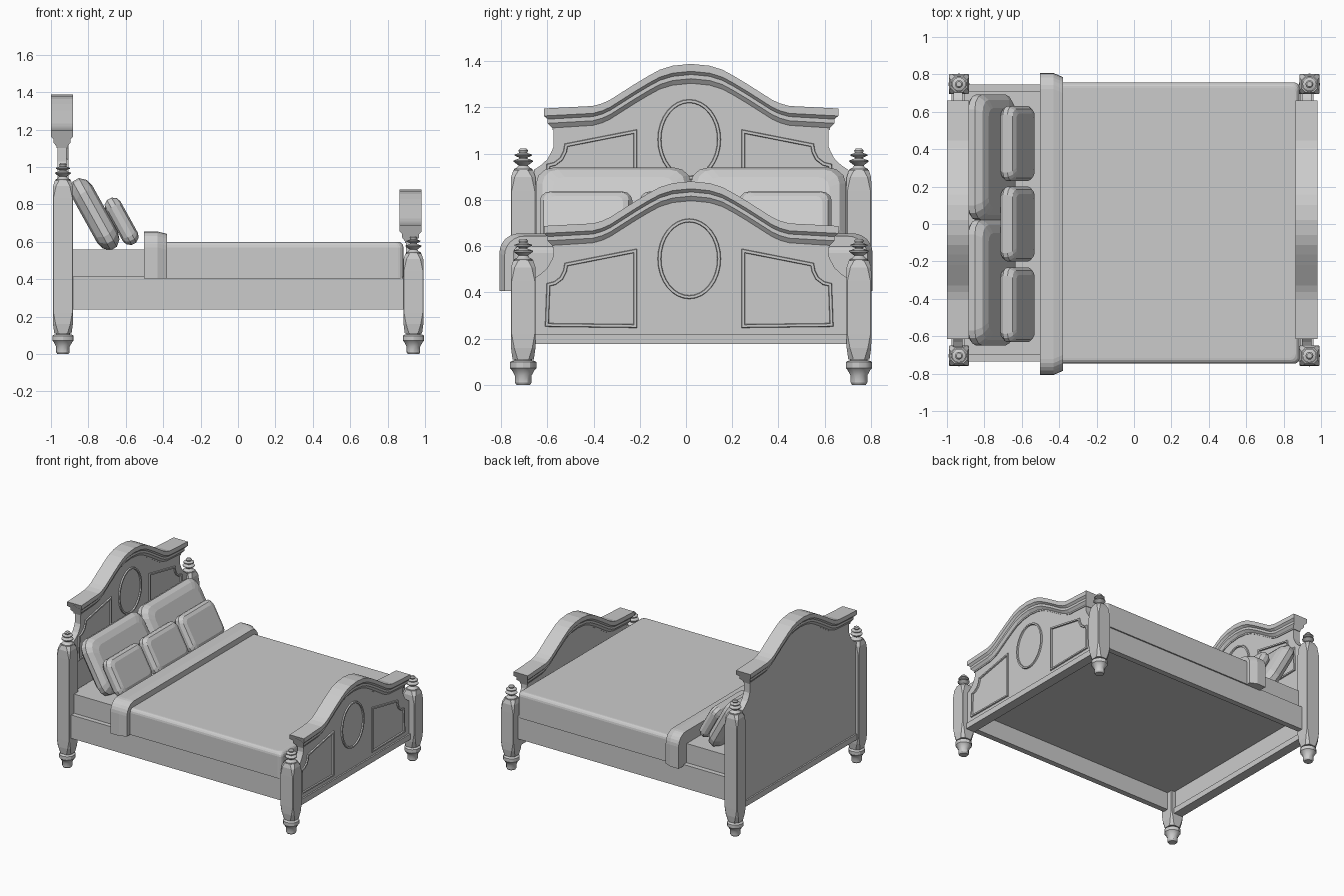
import bpy, bmesh, math
from mathutils import Vector, Matrix

if "Cube" in bpy.data.objects:
    bpy.data.objects.remove(bpy.data.objects["Cube"])

CY = 0.022      # y centre of the wooden frame


def loft(name, rings, smooth=False):
    """Skin closed rings of points and cap both ends."""
    bm = bmesh.new()
    vs = [[bm.verts.new(p) for p in r] for r in rings]
    n = len(rings[0])
    for a, b in zip(vs, vs[1:]):
        for i in range(n):
            j = (i + 1) % n
            bm.faces.new((a[i], a[j], b[j], b[i]))
    bm.faces.new(vs[0])
    bm.faces.new(vs[-1])
    bmesh.ops.recalc_face_normals(bm, faces=bm.faces)
    me = bpy.data.meshes.new(name)
    bm.to_mesh(me)
    bm.free()
    ob = bpy.data.objects.new(name, me)
    bpy.context.collection.objects.link(ob)
    if smooth:
        bpy.ops.object.select_all(action='DESELECT')
        ob.select_set(True)
        bpy.context.view_layer.objects.active = ob
        bpy.ops.object.shade_smooth_by_angle(angle=math.radians(30))
    return ob


def rrect(hx, hy, r, z, n=1):
    """Rounded rectangle ring; n = 1 gives chamfered corners."""
    pts = []
    for k, (sx, sy) in enumerate(((1, 1), (-1, 1), (-1, -1), (1, -1))):
        for i in range(n + 1):
            a = math.pi / 2 * (k + i / n)
            pts.append(Vector((sx * (hx - r) + r * math.cos(a),
                               sy * (hy - r) + r * math.sin(a), z)))
    return pts


def lathe(name, profile, x, y, n=12):
    return loft(name, [[(x + r * math.cos(2 * math.pi * i / n),
                         y + r * math.sin(2 * math.pi * i / n), z)
                        for i in range(n)] for r, z in profile], True)


def box(name, x0, x1, y0, y1, z0, z1):
    return loft(name, [[(x0, y0, z), (x1, y0, z), (x1, y1, z), (x0, y1, z)]
                       for z in (z0, z1)])


def moulding(name, pts, w=0.018, h=0.009):
    """Raised flat bead on a +x face, just inside a closed (x, y, z) path."""
    n = len(pts)
    x = pts[0][0]
    p2 = [Vector(p[1:]) for p in pts]
    area = sum(p2[i - 1].x * p2[i].y - p2[i].x * p2[i - 1].y for i in range(n))
    inner = []
    for i in range(n):
        d0 = (p2[i] - p2[i - 1]).normalized()
        d1 = (p2[(i + 1) % n] - p2[i]).normalized()
        n0, n1 = (Vector((-d.y, d.x)) * math.copysign(1, area) for d in (d0, d1))
        inner.append((n0 + n1) / (1 + n0.dot(n1)))
    prof = [(0, -.005), (.2, h), (.8, h), (1, -.005)]
    bm = bmesh.new()
    rows = [[bm.verts.new((x + e, *(p2[i] + inner[i] * w * t))) for t, e in prof]
            for i in range(n)]
    for i in range(n):
        a, b = rows[i - 1], rows[i]
        for k in range(4):
            bm.faces.new((a[k], a[(k + 1) % 4], b[(k + 1) % 4], b[k]))
    bmesh.ops.recalc_face_normals(bm, faces=bm.faces)
    me = bpy.data.meshes.new(name)
    bm.to_mesh(me)
    bm.free()
    bpy.context.collection.objects.link(bpy.data.objects.new(name, me))


# Posts: turned foot, chamfered square shaft, turned finial
foot = [(.03, 0), (.036, .01), (.036, .04), (.05, .065), (.057, .072),
        (.057, .098), (.05, .103), (.038, .106), (.038, .125)]
finial = [(.04, -.02), (.04, .01), (.028, .016), (.02, .026), (.042, .042),
          (.042, .047), (.018, .056), (.018, .06), (.037, .068), (.037, .073),
          (.017, .08), (.021, .09), (.014, .098)]
for end, px, top in (("head", -.936, .928), ("foot", .938, .538)):
    for side, py in (("front", CY - .726), ("back", CY + .726)):
        nm = f"{end}_{side}_post"
        lathe(nm + "_foot", foot, px, py)
        rings = [rrect(.046, .046, .022, .11), rrect(.053, .053, .014, .16),
                 rrect(.054, .054, .004, .22),
                 rrect(.054, .054, .004, top - .09),
                 rrect(.053, .053, .016, top - .03),
                 rrect(.043, .043, .022, top)]
        off = Vector((px, py, 0))
        loft(nm, [[p + off for p in r] for r in rings])
        lathe(nm + "_finial", [(r, top + z - .005) for r, z in finial], px, py)

# Headboard and footboard share one arched design
arch = [(0, 1.388), (.08, 1.38), (.135, 1.363), (.185, 1.336), (.24, 1.303),
        (.35, 1.233), (.385, 1.217), (.425, 1.206), (.637, 1.195)]
section = [(.059, 0, .637), (.059, .032, .637), (.045, .046, .62),
           (.045, .064, .62), (.03, .084, .6), (.03, .094, .6)]
corner = [(.225, .245), (.225, .59), (.54, .528), (.546, .495), (.56, .467),
          (.585, .448), (.618, .44), (.625, .25)]


def board(name, x, drop, shoulder, z0, lift):
    full = [(-u, z) for u, z in arch[:0:-1]] + arch
    # moulded cornice following the arch
    rings = []
    for i, (u, z) in enumerate(full):
        at = lambda L: math.copysign(L, u) if i in (0, len(full) - 1) else u
        half = [(t, at(L), z - drop - d) for t, d, L in section]
        rings.append([(x + t, CY + v, w) for t, v, w in half] +
                     [(x - t, CY + v, w) for t, v, w in half[::-1]])
    loft(name + "_cornice", rings)
    # panel with scooped shoulders
    side = [(.68, z0), (.68, shoulder), (.652, shoulder + .018),
            (.622, shoulder + .045), (.603, shoulder + .08), (.595, shoulder + .1),
            (.595, 1.195 - drop - .07)]
    side += [(u, z - drop - .07) for u, z in arch[-2::-1]]
    out = side + [(-u, z) for u, z in side[-2::-1]]
    loft(name + "_panel", [[(x + t, CY + u, z) for u, z in out]
                           for t in (-.025, .025)])
    # oval and corner mouldings on the +x face
    fx = x + .025
    moulding(name + "_oval", [(fx, CY - .008 + .138 * math.cos(a * math.pi / 16),
                               .545 + lift + .175 * math.sin(a * math.pi / 16))
                              for a in range(32)])
    for s in (-1, 1):
        moulding(name + "_corner_panel", [(fx, CY - .008 + s * u, z + lift)
                                          for u, z in corner])
    # bottom strip
    box(name + "_bottom_rail", x - .036, x + .036, CY - .68, CY + .68, z0 - .003, z0 + .04)


board("headboard", -.941, 0, .93, .2, .516)
board("footboard", .923, .508, .46, .18, 0)

# Side rails
for s in (-1, 1):
    a, b = sorted((.006 + s * .699, .006 + s * .741))
    box("side_rail", -.92, .92, a, b, .238, .415)

# Mattress and blanket
box("mattress", -.91, .88, -.7, .71, .37, .56)
loft("blanket", [[p + Vector((.215, .005, 0)) for p in rrect(.67 - i, .752 - i, .03, z, 4)]
                 for i, z in ((0, .405), (0, .57), (.003, .583), (.01, .593),
                              (.02, .599), (.03, .6))])

# Turned-down blanket fold, an arch lofted along x


def fold_ring(x, inset, top):
    h, r = .807 - inset, .085
    arc = [(h - r + r * math.cos(a * math.pi / 12), top - r + r * math.sin(a * math.pi / 12))
           for a in range(7)]
    half = [(h, .405)] + arc
    return [(x, y, z) for y, z in half] + [(x, -y, z) for y, z in half[::-1]]


loft("blanket_fold", [fold_ring(-.503, 0, .655), fold_ring(-.43, 0, .655),
                      fold_ring(-.38, .022, .643)])


# Leaning pillows: stacked rounded rectangles, tilted back


def pillow(name, x, y, z, hl, hw, ht, r):
    rot = Matrix.Rotation(math.radians(61), 4, 'Y')
    rings = [rrect(hl - i * r, hw - i * r, r * (1 - .4 * i), t * ht, 3)
             for t, i in ((-1, .9), (-.8, .35), (-.3, 0), (.3, 0), (.8, .35), (1, .9))]
    loft(name, [[rot @ p + Vector((x, y, z)) for p in ring] for ring in rings])


for y in (-.313, .356):
    pillow("large_pillow", -.766, y, .748, .21, .336, .063, .08)
for y in (-.432, 0, .43):
    pillow("small_pillow", -.622, y, .71, .137, .2, .046, .045)
